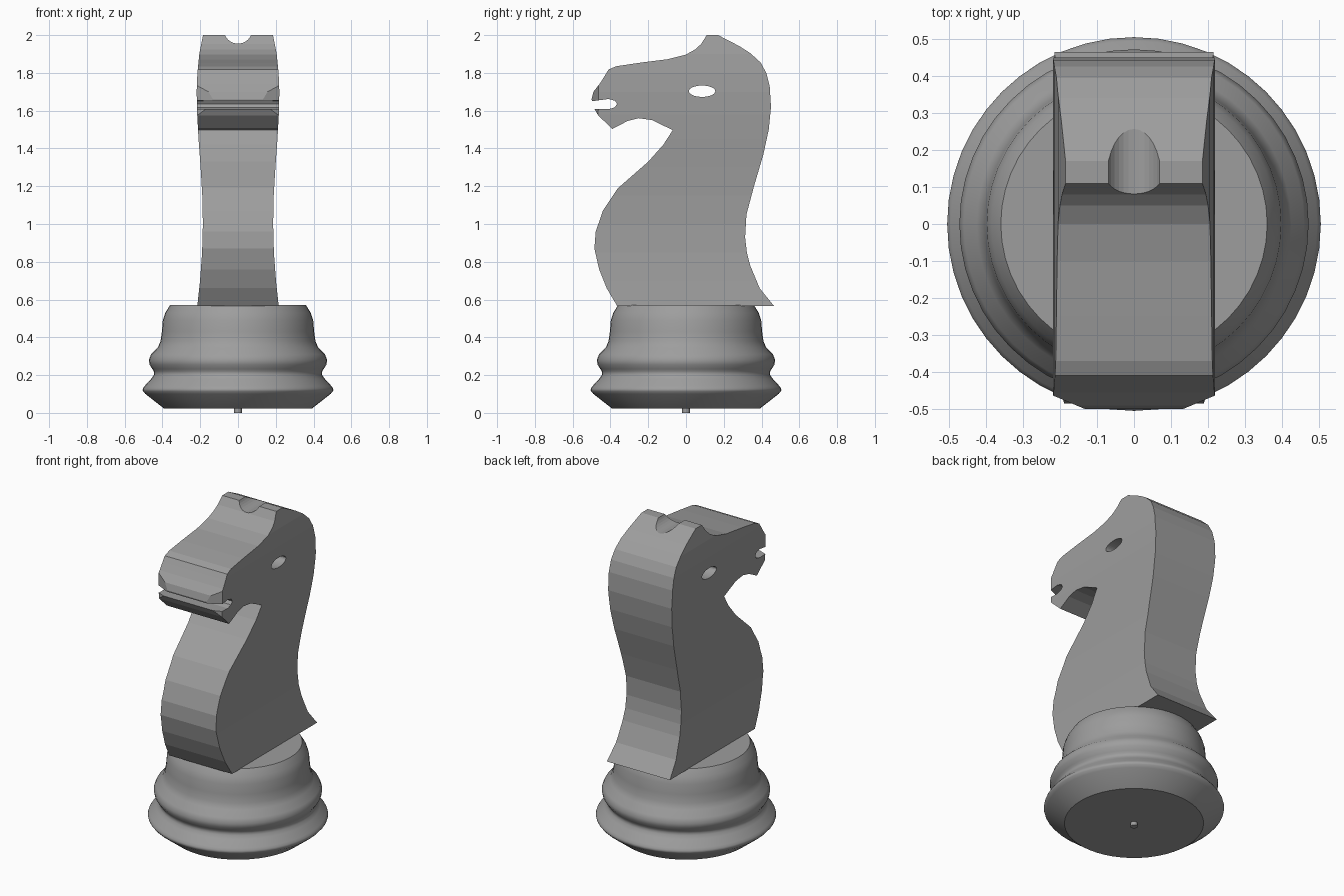
import bpy, bmesh, math
from mathutils import Matrix

if "Cube" in bpy.data.objects:
    bpy.data.objects.remove(bpy.data.objects["Cube"])

# Dark grey finish for every part
grey = bpy.data.materials.new('dark_grey')
grey.diffuse_color = (.34, .34, .34, 1)
grey.use_nodes = True
grey.node_tree.nodes["Principled BSDF"].inputs["Base Color"].default_value = grey.diffuse_color


def to_object(name, bm):
    bmesh.ops.recalc_face_normals(bm, faces=bm.faces)
    mesh = bpy.data.meshes.new(name)
    bm.to_mesh(mesh)
    bm.free()
    mesh.materials.append(grey)
    ob = bpy.data.objects.new(name, mesh)
    bpy.context.collection.objects.link(ob)
    return ob


def prism(name, outline, axis, half):
    """Extrude an outline of (u, z) points along x or y, centred on 0."""
    place = (lambda u, z: (-half, u, z)) if axis == 'x' else (lambda u, z: (u, -half, z))
    bm = bmesh.new()
    face = bm.faces.new([bm.verts.new(place(u, z)) for u, z in outline])
    new = bmesh.ops.extrude_face_region(bm, geom=[face])['geom']
    shift = (2 * half, 0, 0) if axis == 'x' else (0, 2 * half, 0)
    bmesh.ops.translate(bm, vec=shift, verts=[v for v in new if isinstance(v, bmesh.types.BMVert)])
    return to_object(name, bm)


def ellipse(u, z, ru, rz, n=32):
    return [(u + ru * math.cos(2 * math.pi * i / n), z + rz * math.sin(2 * math.pi * i / n))
            for i in range(n)]


def select(ob):
    bpy.ops.object.select_all(action='DESELECT')
    ob.select_set(True)
    bpy.context.view_layer.objects.active = ob


def cut(ob, cutter, operation='DIFFERENCE'):
    cutter.hide_render = True
    mod = ob.modifiers.new('cut', 'BOOLEAN')
    mod.operation, mod.solver, mod.object = operation, 'EXACT', cutter
    select(ob)
    bpy.ops.object.modifier_apply(modifier=mod.name)
    bpy.data.objects.remove(cutter)


def lathe(name, profile, steps):
    bm = bmesh.new()
    verts = [bm.verts.new((r, 0, z)) for r, z in profile]
    edges = [bm.edges.new(p) for p in zip(verts, verts[1:])]
    bmesh.ops.spin(bm, geom=verts + edges, cent=(0, 0, 0), axis=(0, 0, 1),
                   angle=2 * math.pi, steps=steps)
    bmesh.ops.remove_doubles(bm, verts=bm.verts, dist=1e-4)
    ob = to_object(name, bm)
    select(ob)
    bpy.ops.object.shade_smooth_by_angle(angle=math.radians(35))
    return ob


# Turned base and the small pin below it
lathe('base', [(0, .022), (.39, .022), (.49, .1), (.503, .115), (.505, .122), (.503, .13),
               (.495, .142), (.46, .18), (.447, .198), (.444, .21), (.446, .22), (.453, .232),
               (.468, .255), (.472, .28), (.46, .31), (.425, .345), (.41, .38), (.403, .43),
               (.398, .49), (.385, .53), (.36, .57), (0, .57)], 48)
lathe('base_pin', [(0, 0), (.02, 0), (.02, .03), (0, .03)], 16)

# Horse head and neck, side outline
side = [(.465, .567), (.39, .66), (.34, .78), (.322, .85), (.313, .93), (.32, 1.05), (.36, 1.2),
        (.41, 1.37), (.438, 1.5), (.45, 1.62), (.443, 1.73), (.425, 1.8), (.395, 1.855),
        (.34, 1.905), (.28, 1.943), (.17, 2), (.11, 2), (.08, 1.953), (.05, 1.925), (0, 1.897),
        (-.1, 1.872), (-.25, 1.853), (-.37, 1.835), (-.41, 1.818), (-.43, 1.785), (-.455, 1.745),
        (-.49, 1.70), (-.5, 1.66), (-.497, 1.65), (-.41, 1.662), (-.375, 1.652), (-.365, 1.635),
        (-.378, 1.617), (-.41, 1.608), (-.485, 1.61), (-.465, 1.575), (-.39, 1.503),
        (-.31, 1.545), (-.25, 1.56), (-.18, 1.55), (-.07, 1.497), (-.12, 1.42), (-.2, 1.33),
        (-.36, 1.19), (-.44, 1.07), (-.478, .96), (-.485, .87), (-.46, .76), (-.42, .66),
        (-.365, .567)]
horse = prism('horse_head', side, 'x', .4)

# Waisted front outline trims the width
right = [(.22, .5), (.215, .57), (.201, .7), (.19, .85), (.186, 1), (.189, 1.15), (.198, 1.3),
         (.209, 1.45), (.216, 1.58), (.219, 1.7), (.215, 1.8), (.205, 1.9), (.185, 2), (.17, 2.05)]
width = prism('width_trim', right + [(-x, z) for x, z in reversed(right)], 'y', .8)
cut(horse, width, 'INTERSECT')

# Groove between the ears, and the eye hole
cut(horse, prism('ear_groove', ellipse(0, 2.025, .074, .07), 'y', .6))
cut(horse, prism('eye_hole', ellipse(.085, 1.703, .07, .03), 'x', .6))

# Clipped corners of both lips
for s in (-1, 1):
    bm = bmesh.new()
    bmesh.ops.create_cube(bm, size=.3, matrix=Matrix.Translation((0, -.15, 0)))
    bmesh.ops.rotate(bm, verts=bm.verts, cent=(0, 0, 0), matrix=Matrix.Rotation(s * .4, 3, 'Z'))
    bmesh.ops.translate(bm, verts=bm.verts, vec=(s * .18, -.48, 1.69))
    cut(horse, to_object('lip_cutter', bm))
